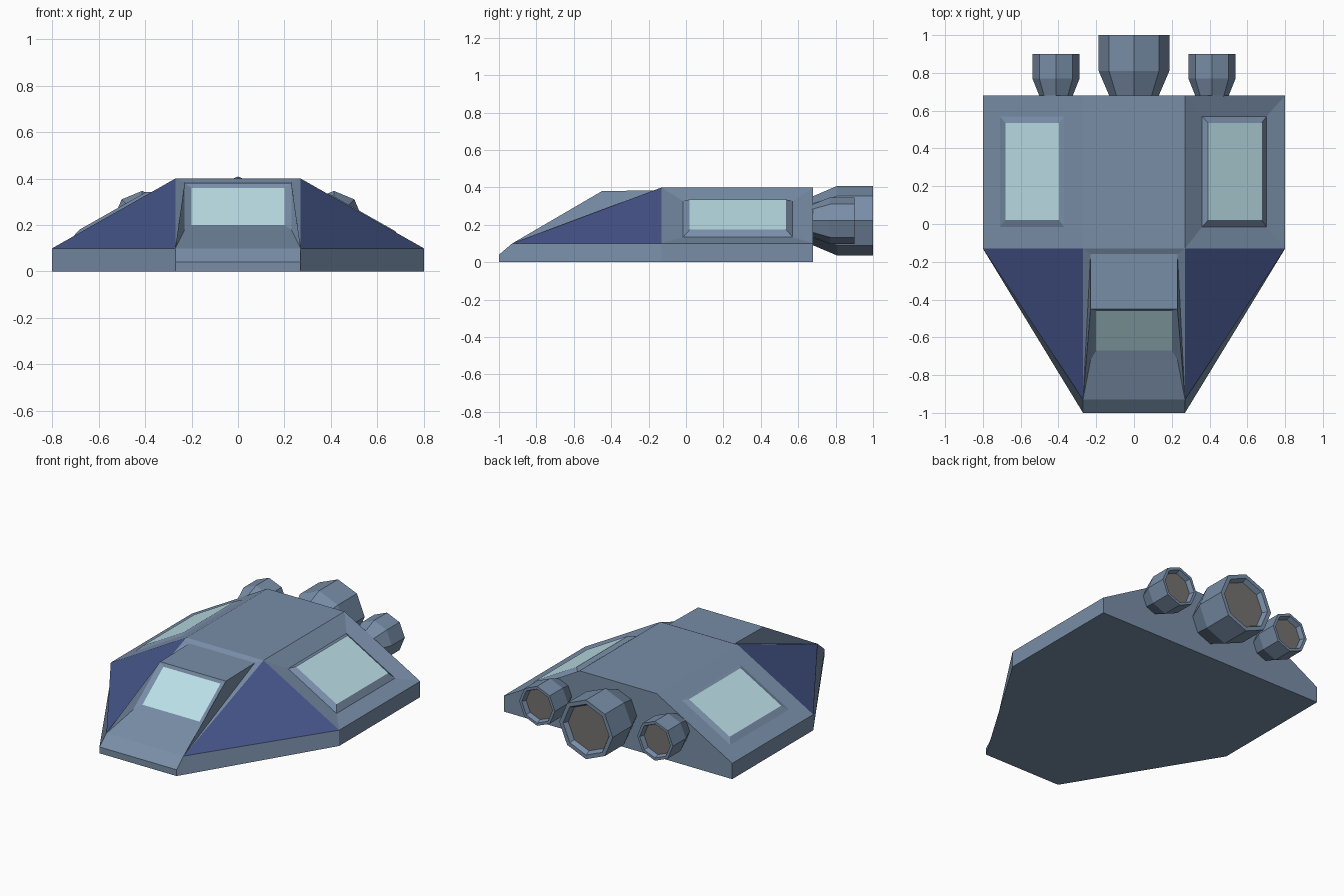
import bpy, bmesh, math
from mathutils import Vector

if "Cube" in bpy.data.objects:
    bpy.data.objects.remove(bpy.data.objects["Cube"])


def material(name, rgb):
    m = bpy.data.materials.new(name)
    m.diffuse_color = (*rgb, 1)
    m.use_nodes = True
    m.node_tree.nodes["Principled BSDF"].inputs["Base Color"].default_value = m.diffuse_color
    return m


MATS = [material("hull_paint", (0.19, 0.27, 0.39)), material("blue_paint", (0.06, 0.09, 0.25)),
        material("glass", (0.50, 0.74, 0.80)), material("exhaust", (0.18, 0.17, 0.16))]
HULL, BLUE, GLASS, EXHAUST = range(4)


def face(bm, pts, mat=HULL):
    bm.faces.new([bm.verts.new(p) for p in pts]).material_index = mat


def band(bm, a, b):
    # ring of quads joining two loops of equal length
    for i in range(len(a)):
        j = (i + 1) % len(a)
        face(bm, [a[i], a[j], b[j], b[i]])


def finish(bm, name):
    bmesh.ops.remove_doubles(bm, verts=bm.verts, dist=0.0005)
    bmesh.ops.recalc_face_normals(bm, faces=bm.faces)
    me = bpy.data.meshes.new(name)
    bm.to_mesh(me)
    bm.free()
    for m in MATS:
        me.materials.append(m)
    bpy.context.collection.objects.link(bpy.data.objects.new(name, me))


# hull: six-sided base, sloped sides, raised cockpit, inset windows
FRONT, MID, BACK = -1.0, -0.13, 0.68
W, C = 0.80, 0.27
bm = bmesh.new()


def pair(x, y, z):
    return [(-x, y, z), (x, y, z)]


def strip(p, q, mat=HULL):
    a, b = pair(*p), pair(*q)
    face(bm, [a[0], a[1], b[1], b[0]], mat)


def side_window(s, frame_depth, glass_depth):
    n = Vector((0.3 * s, 0, 0.53)).normalized()

    def rect(x0, x1, y0, y1, d):
        return [Vector((s * x, y, 0.4 - (x - C) * 0.3 / (W - C))) + n * d
                for x, y in ((x0, y0), (x1, y0), (x1, y1), (x0, y1))]
    outer = rect(C, W, MID, BACK, 0)
    frame = rect(0.37, 0.71, -0.015, 0.57, frame_depth)
    glass = rect(0.39, 0.675, 0.02, 0.535, glass_depth)
    band(bm, outer, frame)
    band(bm, frame, glass)
    face(bm, glass, GLASS)


# centre line strips from the roof over the cockpit to the nose
profile = [(C, BACK, 0.4), (C, MID, 0.4), (0.23, -0.16, 0.385),
           (0.23, -0.45, 0.38), (0.23, -0.72, 0.18), (C, -0.93, 0.1),
           (C, FRONT, 0.04), (C, FRONT, 0)]
for i in range(len(profile) - 1):
    if i != 3:
        strip(profile[i], profile[i + 1])

# windscreen, set back into its frame
lo, hi = pair(*profile[4]), pair(*profile[3])
wlo, whi = pair(0.2, -0.67, 0.2), pair(0.2, -0.46, 0.36)
screen = [wlo[0], wlo[1], whi[1], whi[0]]
band(bm, [lo[0], lo[1], hi[1], hi[0]], screen)
face(bm, screen, GLASS)

for s in (-1, 1):
    top, rim, nose = (s * C, MID, 0.4), (s * W, MID, 0.1), (s * C, -0.93, 0.1)
    # cockpit cheek
    fan = [(s * x, y, z) for x, y, z in profile[1:6]]
    for k in range(1, 4):
        face(bm, [fan[4], fan[k - 1], fan[k]])
    # blue shoulder panel and lower skirt
    face(bm, [top, rim, nose], BLUE)
    face(bm, [rim, nose, (s * C, FRONT, 0.04), (s * C, FRONT, 0), (s * W, MID, 0)])
    face(bm, [rim, (s * W, MID, 0), (s * W, BACK, 0), (s * W, BACK, 0.1)])
side_window(-1, 0.0, 0.012)
side_window(1, -0.018, 0.004)
# stern and belly
face(bm, [(-W, BACK, 0), (W, BACK, 0), (W, BACK, 0.1),
          (C, BACK, 0.4), (-C, BACK, 0.4), (-W, BACK, 0.1)])
face(bm, [(-W, BACK, 0), (W, BACK, 0), (W, MID, 0),
          (C, FRONT, 0), (-C, FRONT, 0), (-W, MID, 0)])
finish(bm, "hull")


# engines: eight-sided nozzles with a sunken exhaust plate
def engine(name, x, r, flare_y, end_y):
    bm = bmesh.new()

    def ring(y, rad):
        return [(x + rad * math.cos(k * math.pi / 4), y, 0.222 + rad * math.sin(k * math.pi / 4))
                for k in range(8)]
    rings = [ring(BACK - 0.01, r * 0.68), ring(flare_y, r), ring(end_y, r),
             ring(end_y, r * 0.86), ring(end_y - 0.03, r * 0.78)]
    for a, b in zip(rings, rings[1:]):
        band(bm, a, b)
    face(bm, rings[0])
    face(bm, rings[-1], EXHAUST)
    finish(bm, name)


engine("main_engine", 0, 0.187, 0.81, 1.0)
engine("left_engine", -0.413, 0.125, 0.77, 0.9)
engine("right_engine", 0.413, 0.125, 0.77, 0.9)
